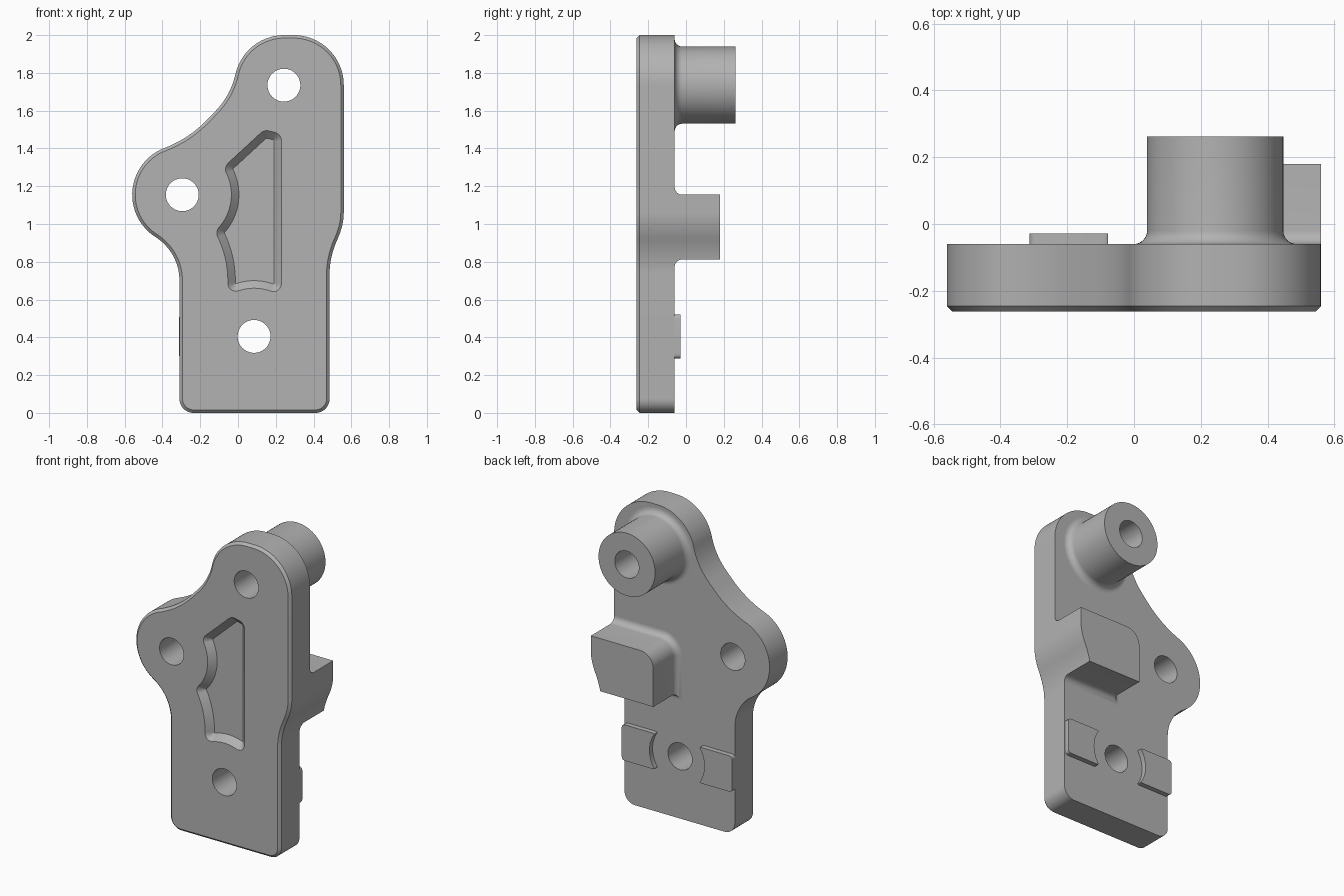
import bpy, bmesh, math
from mathutils import Vector

cube = bpy.data.objects.get("Cube")
if cube:
    bpy.data.objects.remove(cube, do_unlink=True)

FRONT, BACK, TOP = -0.262, -0.06, 0.262   # depths of plate front, plate back, boss end
HOLE_R, FILLET = 0.087, 0.04
HOLES = [(0.243, 1.735), (-0.295, 1.155), (0.085, 0.405)]

grey = bpy.data.materials.new("plain grey")
grey.use_nodes = True
grey.diffuse_color = (0.45, 0.45, 0.45, 1)
grey.node_tree.nodes["Principled BSDF"].inputs["Base Color"].default_value = grey.diffuse_color


# Outline helpers, all in the (x, z) plane
def arc(c, r, a0, a1, n=16):
    angles = [math.radians(a0 + (a1 - a0) * i / n) for i in range(n + 1)]
    return [Vector((c[0] + r * math.cos(a), c[1] + r * math.sin(a))) for a in angles]


def bend(p0, c, p1, n=10):
    p0, c, p1 = Vector(p0), Vector(c), Vector(p1)
    return [p0.lerp(c, i / n).lerp(c.lerp(p1, i / n), i / n) for i in range(n + 1)]


def tidy(pts):
    pts = [Vector(p) for p in pts]
    return [p for i, p in enumerate(pts) if (p - pts[i - 1]).length > 0.002]


def soften(pts, r):
    """Round every sharp corner of an outline."""
    out = []
    for i, p in enumerate(pts):
        a, b = pts[i - 1] - p, pts[(i + 1) % len(pts)] - p
        if a.angle(b) < math.radians(155):
            ra, rb = min(r, a.length * 0.45), min(r, b.length * 0.45)
            out += bend(p + a.normalized() * ra, p, p + b.normalized() * rb, 5)
        else:
            out.append(p)
    return out


def offset(pts, d):
    """Move a counter-clockwise outline outwards by d."""
    out = []
    for i, p in enumerate(pts):
        e = (p - pts[i - 1]).normalized()
        f = (pts[(i + 1) % len(pts)] - p).normalized()
        n = Vector((e.y + f.y, -e.x - f.x)).normalized()
        out.append(p + n * d / max(0.3, n.dot(Vector((e.y, -e.x)))))
    return out


# Solid helpers
def loft(name, layers):
    """Closed solid through outlines of equal length, each at its own depth y."""
    bm = bmesh.new()
    rings = [[bm.verts.new((p.x, y, p.y)) for p in pts] for y, pts in layers]
    for lo, hi in zip(rings, rings[1:]):
        for i in range(len(lo)):
            bm.faces.new((lo[i - 1], lo[i], hi[i], hi[i - 1]))
    bm.faces.new(rings[0])
    bm.faces.new(rings[-1])
    bmesh.ops.recalc_face_normals(bm, faces=bm.faces)
    mesh = bpy.data.meshes.new(name)
    bm.to_mesh(mesh)
    bm.free()
    mesh.materials.append(grey)
    ob = bpy.data.objects.new(name, mesh)
    bpy.context.collection.objects.link(ob)
    return ob


def select(ob):
    bpy.ops.object.select_all(action='DESELECT')
    ob.select_set(True)
    bpy.context.view_layer.objects.active = ob


def boolean(ob, cutter, operation='DIFFERENCE'):
    select(ob)
    mod = ob.modifiers.new("cut", 'BOOLEAN')
    mod.operation, mod.solver, mod.object = operation, 'EXACT', cutter
    bpy.ops.object.modifier_apply(modifier=mod.name)
    bpy.data.objects.remove(cutter, do_unlink=True)


def filleted(name, pts, end):
    """Raised solid on the plate back with a concave fillet round its foot."""
    layers = [(BACK - 0.005, offset(pts, FILLET))]
    for i in range(9):
        t = math.pi / 2 * i / 8
        layers.append((BACK + FILLET * (1 - math.cos(t)), offset(pts, FILLET * (1 - math.sin(t)))))
    return loft(name, layers + [(end, pts)])


def drill(ob, c):
    circle = arc(c, HOLE_R, 0, 360, 64)[:-1]
    boolean(ob, loft("drill", [(-0.5, circle), (0.5, circle)]))


# Plate outline
outline = tidy(
    arc((-0.235, 0.075), 0.075, 180, 270) + arc((0.41, 0.075), 0.075, 270, 360)
    + bend((0.485, 0.74), (0.485, 0.82), (0.5225, 0.91))
    + bend((0.5225, 0.91), (0.56, 0.99), (0.56, 1.06))
    + arc((0.295, 1.735), 0.265, 0, 90, 24) + arc((0.245, 1.735), 0.265, 90, 167, 20)
    + bend((-0.013, 1.795), (-0.039, 1.681), (-0.12, 1.597))
    + bend((-0.163, 1.552), (-0.26, 1.452), (-0.39, 1.402))
    + arc(HOLES[1], 0.265, 111, 237.5, 32) + arc((-0.584, 0.7), 0.274, 57.5, 0))

# Plate with chamfered front edge
plate = loft("plate", [(FRONT, offset(outline, -0.016)), (FRONT + 0.016, outline), (BACK, outline)])
for centre in HOLES:
    drill(plate, centre)

# Sloped pocket in the front, following the holes and the side
floor = tidy(
    [(0.19, 1.445), (0.15, 1.455)] + arc(HOLES[1], 0.30, 27, -42.4)
    + arc((-0.584, 0.7), 0.57, 26.4, -1.7) + arc(HOLES[2], 0.295, 109.8, 69.2))
floor = soften(floor, 0.006)
boolean(plate, loft("pocket", [(FRONT - 0.01, offset(floor, 0.05)), (FRONT, offset(floor, 0.04)),
                               (FRONT + 0.04, floor)]))

# Round boss behind the top hole
boss = filleted("boss", arc(HOLES[0], 0.204, 0, 360, 64)[:-1], TOP)
drill(boss, HOLES[0])

# Block on the back, trimmed flush with the plate side
block_shape = tidy([(0.7, 0.812), (0.7, 1.155)] + arc((0.205, 1.06), 0.095, 90, 180) + [(0.11, 0.812)])
block = filleted("block", block_shape, 0.18)
boolean(block, loft("trim", [(-0.2, outline), (0.4, outline)]), 'INTERSECT')

# Pair of thin pads either side of the lower hole
pads = []
for side, name in ((1, "left_pad"), (-1, "right_pad")):
    shape = [Vector((0.398, -0.117)), Vector((0.398, 0.117))] + arc((0, 0), 0.198, 36.2, -36.2)
    shape = [Vector((HOLES[2][0] + side * p.x, HOLES[2][1] + p.y)) for p in soften(shape, 0.025)]
    pads.append(loft(name, [(BACK - 0.005, shape), (-0.028, shape)]))

for ob in [plate, boss, block] + pads:
    select(ob)
    bpy.ops.object.shade_smooth_by_angle(angle=math.radians(30))
